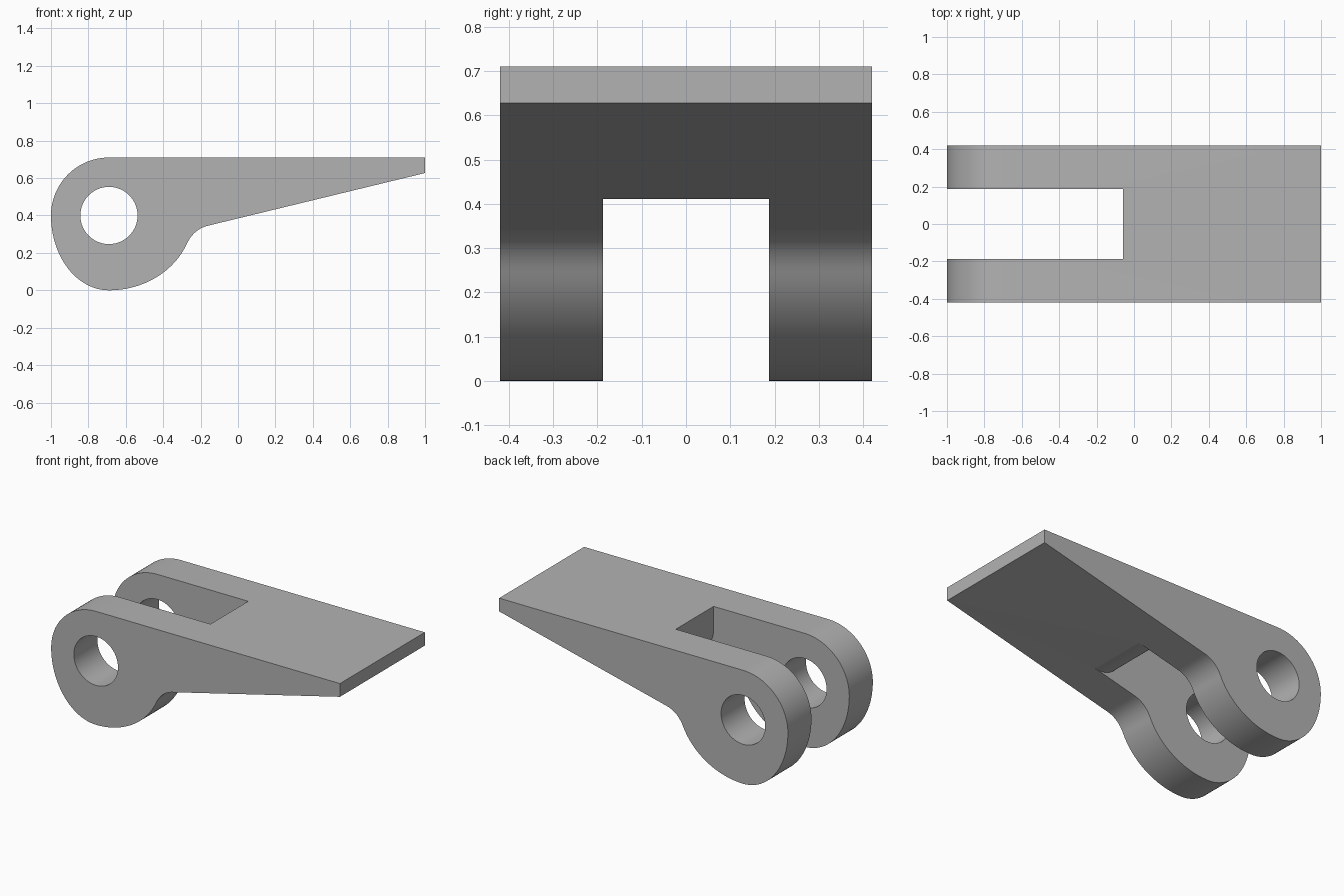
import bpy, bmesh
from math import cos, sin, pi, radians, atan
from mathutils import Vector

cube = bpy.data.objects.get("Cube")
if cube:
    bpy.data.objects.remove(cube, do_unlink=True)

grey = bpy.data.materials.new("plain grey")
grey.use_nodes = True
colour = (0.45, 0.45, 0.45, 1)
grey.diffuse_color = colour
grey.node_tree.nodes["Principled BSDF"].inputs["Base Color"].default_value = colour

PIVOT = (-0.69, 0.40)
SLOPE = 0.2427


def under(x):
    """Height of the sloping underside."""
    return 0.627 - SLOPE * (1 - x)


def arc(centre, rx, rz, start, end, n=24):
    angles = [radians(start + (end - start) * i / n) for i in range(n + 1)]
    return [(centre[0] + rx * cos(a), centre[1] + rz * sin(a)) for a in angles]


def extrude(name, profile, half_width):
    """Extrude an x-z profile symmetrically along y."""
    bm = bmesh.new()
    face = bm.faces.new([bm.verts.new((x, -half_width, z)) for x, z in profile])
    new = bmesh.ops.extrude_face_region(bm, geom=[face])["geom"]
    bmesh.ops.translate(bm, vec=(0, 2 * half_width, 0),
                        verts=[v for v in new if isinstance(v, bmesh.types.BMVert)])
    bmesh.ops.recalc_face_normals(bm, faces=bm.faces)
    mesh = bpy.data.meshes.new(name)
    bm.to_mesh(mesh)
    bm.free()
    mesh.materials.append(grey)
    obj = bpy.data.objects.new(name, mesh)
    bpy.context.collection.objects.link(obj)
    return obj


# Lever outline: rounded eye, blended neck, tapering plate
eye = arc(PIVOT, 0.31, 0.31, 90, 180)
eye += arc(PIVOT, 0.31, 0.40, 180, 270)[1:]
eye += arc(PIVOT, 0.45, 0.40, 270, 337.4)[1:]
p0, p1, p2 = Vector(eye[-1]), Vector((-0.237, 0.328)), Vector((-0.158, under(-0.158)))
neck = [tuple(p0.lerp(p1, t).lerp(p1.lerp(p2, t), t)) for t in [i / 12 for i in range(1, 13)]]
lever = extrude("lever_body", eye + neck + [(1, under(1)), (1, 0.71)], 0.42)

# Pivot hole through both arms
hole = extrude("hole_cutter", arc(PIVOT, 0.153, 0.153, 0, 360, 64)[:-1], 0.6)

# Slot between the arms, its end wall rounded into the underside
END, R = -0.06, 0.15
tilt = atan(SLOPE)
tangent_x = END + R + R * sin(tilt)
centre = (END + R, under(tangent_x) + R * cos(tilt))
wall = arc(centre, R, R, 180, 270 + tilt * 180 / pi)
slot = extrude("slot_cutter", [(-1.2, 0.9), (END, 0.9)] + wall
               + [(tangent_x, -0.2), (-1.2, -0.2)], 0.187)

for cutter in (hole, slot):
    cutter.hide_render = True
    mod = lever.modifiers.new(cutter.name, 'BOOLEAN')
    mod.operation = 'DIFFERENCE'
    mod.solver = 'EXACT'
    mod.object = cutter

# Bake the cuts, then shade the curved sides smooth
bpy.ops.object.select_all(action='DESELECT')
lever.select_set(True)
bpy.context.view_layer.objects.active = lever
for mod in list(lever.modifiers):
    bpy.ops.object.modifier_apply(modifier=mod.name)
for cutter in (hole, slot):
    bpy.data.objects.remove(cutter, do_unlink=True)
bpy.ops.object.shade_smooth_by_angle(angle=radians(30))
